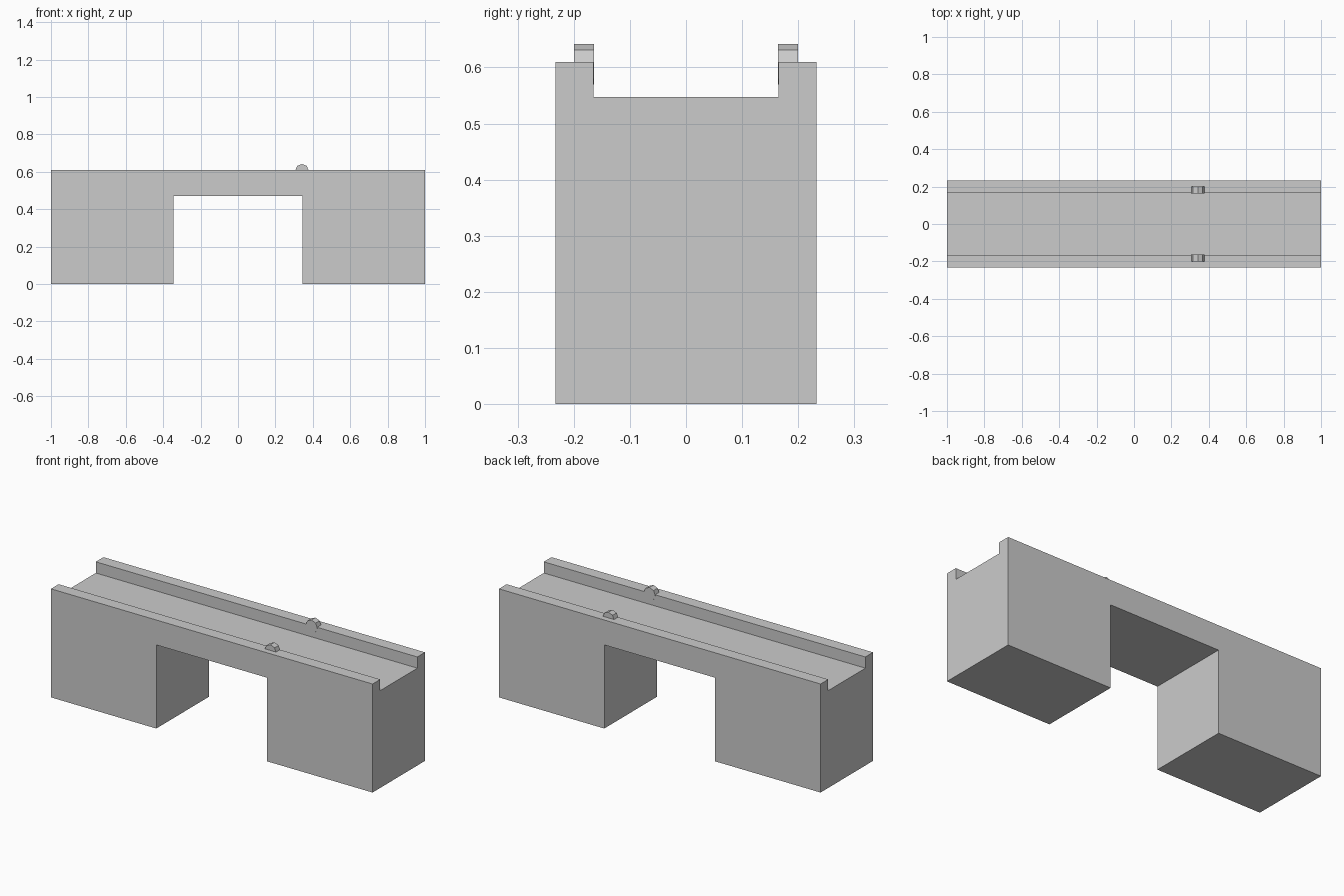
import bpy, bmesh, math

if "Cube" in bpy.data.objects:
    bpy.data.objects.remove(bpy.data.objects["Cube"])

HALF_W = 0.233      # half width of the bridge
LANE = 0.165        # half width of the sunken roadway
FLOOR, TOP, UNDER = 0.547, 0.61, 0.47
GAP = 0.345         # half width of the opening


def prism(name, profile, y0, y1):
    """Extrude an x-z profile along y."""
    bm = bmesh.new()
    face = bm.faces.new([bm.verts.new((x, y0, z)) for x, z in profile])
    ext = bmesh.ops.extrude_face_region(bm, geom=[face])
    verts = [v for v in ext["geom"] if isinstance(v, bmesh.types.BMVert)]
    bmesh.ops.translate(bm, vec=(0, y1 - y0, 0), verts=verts)
    bmesh.ops.recalc_face_normals(bm, faces=bm.faces)
    mesh = bpy.data.meshes.new(name)
    bm.to_mesh(mesh)
    bm.free()
    ob = bpy.data.objects.new(name, mesh)
    bpy.context.collection.objects.link(ob)
    return ob


def cut(ob, cutter):
    mod = ob.modifiers.new("roadway", 'BOOLEAN')
    mod.operation = 'DIFFERENCE'
    mod.solver = 'EXACT'
    mod.object = cutter
    bpy.context.view_layer.objects.active = ob
    bpy.ops.object.modifier_apply(modifier=mod.name)


# Left bank with slanted parapet ends where the leaf lands
left_bank = prism("left_bank", [
    (-1, 0), (-GAP, 0), (-GAP, FLOOR), (-0.425, FLOOR), (-0.45, TOP), (-1, TOP)],
    -HALF_W, HALF_W)

# Right bank and bridge leaf in one piece, parapets overhanging the left bank
span = prism("right_bank_and_span", [
    (-GAP, UNDER), (GAP, UNDER), (GAP, 0), (1, 0), (1, TOP),
    (-0.45, TOP), (-0.425, FLOOR), (-GAP, FLOOR)],
    -HALF_W, HALF_W)

# Sunken roadway between the parapets
cutter = prism("roadway_cutter", [
    (-1.2, FLOOR), (1.2, FLOOR), (1.2, 1), (-1.2, 1)], -LANE, LANE)
cutter.hide_render = True
for part in (left_bank, span):
    cut(part, cutter)
bpy.data.objects.remove(cutter)

# Octagonal hinge pins on the inner edge of each parapet
R = 0.036
octagon = [(0.342 + R * math.cos(i * math.pi / 4),
            0.606 + R * math.sin(i * math.pi / 4)) for i in range(8)]
prism("hinge_pin_front", octagon, -0.2, -0.164)
prism("hinge_pin_back", octagon, 0.164, 0.2)
